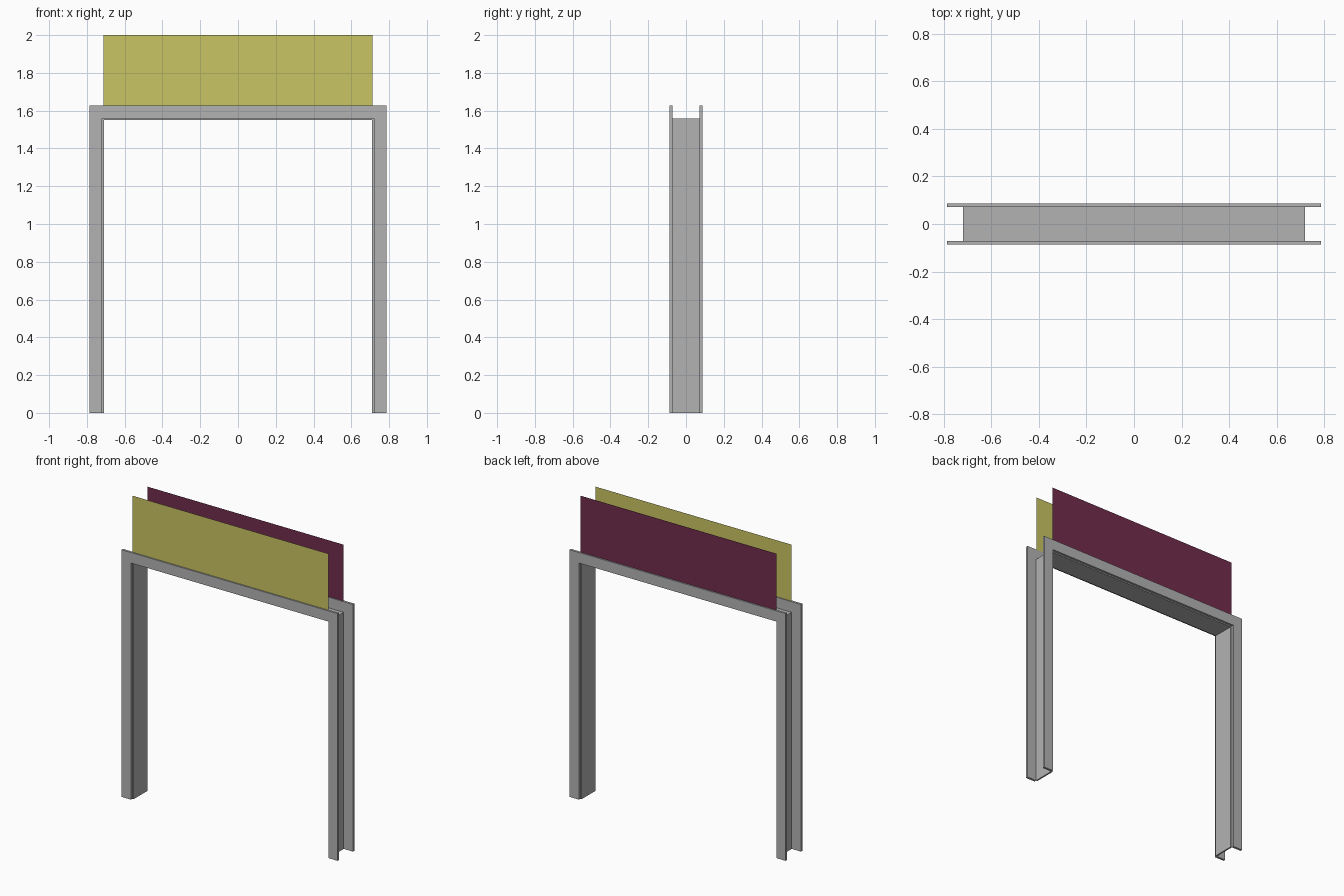
import bpy
import bmesh
from mathutils import Vector

old = bpy.data.objects.get("Cube")
if old:
    bpy.data.objects.remove(old, do_unlink=True)


def material(name, rgb):
    mat = bpy.data.materials.new(name)
    mat.use_nodes = True
    colour = (*rgb, 1.0)
    mat.diffuse_color = colour
    mat.node_tree.nodes["Principled BSDF"].inputs["Base Color"].default_value = colour
    return mat


grey = material("frame grey", (0.45, 0.45, 0.45))
yellow = material("panel yellow", (0.584, 0.558, 0.127))
plum = material("panel plum", (0.165, 0.025, 0.074))


def upright_shape(name, outline, y, depth, mat):
    """Outline in x and z, placed at y and extruded towards +y by depth."""
    bm = bmesh.new()
    face = bm.faces.new([bm.verts.new((x, y, z)) for x, z in outline])
    if depth:
        result = bmesh.ops.extrude_face_region(bm, geom=[face])
        moved = [v for v in result["geom"] if isinstance(v, bmesh.types.BMVert)]
        bmesh.ops.translate(bm, verts=moved, vec=Vector((0, depth, 0)))
        bmesh.ops.recalc_face_normals(bm, faces=bm.faces)
    mesh = bpy.data.meshes.new(name)
    bm.to_mesh(mesh)
    bm.free()
    mesh.materials.append(mat)
    obj = bpy.data.objects.new(name, mesh)
    bpy.context.collection.objects.link(obj)
    return obj


def portal(outer_x, outer_z, inner_x, inner_z):
    """Upside-down U outline, open at the floor."""
    half = [(outer_x, 0), (outer_x, outer_z)]
    inner = [(inner_x, inner_z), (inner_x, 0)]
    return ([(-x, z) for x, z in half] + half[::-1]
            + inner[::-1] + [(-x, z) for x, z in inner])


half_depth, trim_thick = 0.087, 0.015
jamb_x, jamb_z = 0.72, 1.558
trim_top = 1.628
inner_y = half_depth - trim_thick

# Door lining between the two trims
upright_shape("door_lining", portal(jamb_x, jamb_z, jamb_x - 0.01, jamb_z - 0.008),
              -inner_y, 2 * inner_y, grey)

# Flat trims on both sides of the wall
trim = portal(0.787, trim_top, jamb_x, jamb_z)
upright_shape("front_trim", trim, -half_depth, trim_thick, grey)
upright_shape("back_trim", trim, inner_y, trim_thick, grey)

# Thin sheets standing above the trims
sheet_x, sheet_y = 0.713, 0.078
sheet = [(-sheet_x, trim_top), (sheet_x, trim_top), (sheet_x, 2), (-sheet_x, 2)]
upright_shape("front_panel", sheet, -sheet_y, 0, yellow)
upright_shape("back_panel", sheet[::-1], sheet_y, 0, plum)
